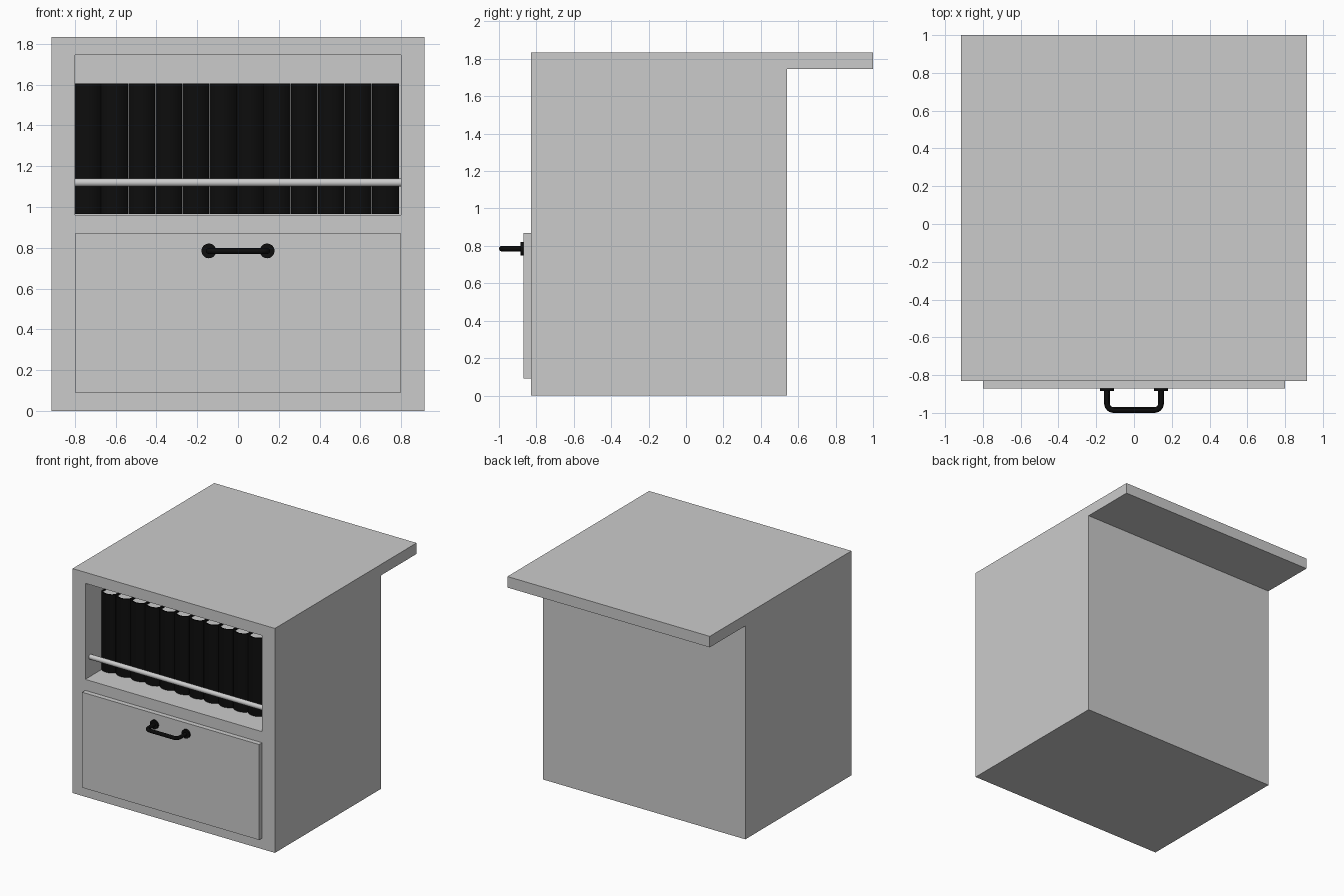
import bpy, bmesh, math
from mathutils import Matrix, Vector

if "Cube" in bpy.data.objects:
    bpy.data.objects.remove(bpy.data.objects["Cube"])

black = bpy.data.materials.new("black")
black.diffuse_color = (0.004, 0.004, 0.004, 1)
black.use_nodes = True
black.node_tree.nodes["Principled BSDF"].inputs["Base Color"].default_value = black.diffuse_color


def add(name, bm, mat=None):
    bmesh.ops.recalc_face_normals(bm, faces=bm.faces)
    me = bpy.data.meshes.new(name)
    bm.to_mesh(me)
    bm.free()
    if mat:
        me.materials.append(mat)
    ob = bpy.data.objects.new(name, me)
    bpy.context.collection.objects.link(ob)
    return ob


def smooth(ob):
    bpy.ops.object.select_all(action='DESELECT')
    ob.select_set(True)
    bpy.context.view_layer.objects.active = ob
    bpy.ops.object.shade_smooth_by_angle(angle=math.radians(30))


def prism(name, points, direction, mat=None):
    bm = bmesh.new()
    face = bm.faces.new([bm.verts.new(p) for p in points])
    ext = bmesh.ops.extrude_face_region(bm, geom=[face])
    verts = [v for v in ext['geom'] if isinstance(v, bmesh.types.BMVert)]
    bmesh.ops.translate(bm, verts=verts, vec=direction)
    # keep both caps
    if not any(f.is_valid and all(v not in verts for v in f.verts) for f in bm.faces):
        bm.faces.new([v for v in bm.verts if v not in verts])
    return add(name, bm, mat)


def box(name, lo, hi, mat=None):
    pts = [(lo[0], lo[1], lo[2]), (hi[0], lo[1], lo[2]),
           (hi[0], hi[1], lo[2]), (lo[0], hi[1], lo[2])]
    return prism(name, pts, (0, 0, hi[2] - lo[2]), mat)


def cylinder(name, center, radius, length, axis, segs=32, mat=None):
    bm = bmesh.new()
    rot = Vector((0, 0, 1)).rotation_difference(Vector(axis)).to_matrix().to_4x4()
    bmesh.ops.create_cone(bm, cap_ends=True, segments=segs, radius1=radius, radius2=radius,
                          depth=length, matrix=Matrix.Translation(center) @ rot)
    ob = add(name, bm, mat)
    smooth(ob)
    return ob


# Cabinet body with the top overhanging at the back
side = [(-0.83, 0), (0.54, 0), (0.54, 1.745), (1.0, 1.745), (1.0, 1.835), (-0.83, 1.835)]
body = prism("cabinet_body", [(-0.915, y, z) for y, z in side], (1.83, 0, 0))

# Open shelf niche
cutter = box("niche_cutter", (-0.80, -1.0, 0.96), (0.80, 0.45, 1.745))
cutter.hide_render = True
mod = body.modifiers.new("niche", 'BOOLEAN')
mod.object = cutter
mod.solver = 'EXACT'
bpy.context.view_layer.objects.active = body
bpy.ops.object.modifier_apply(modifier=mod.name)
bpy.data.objects.remove(cutter)

# Drawer front
box("drawer_front", (-0.80, -0.87, 0.09), (0.80, -0.83, 0.87))

# Retaining rail in front of the books
cylinder("book_rail", (0, -0.765, 1.12), 0.02, 1.61, (1, 0, 0))

# Books: rounded-spine cover around a page block
W, D, T, H, SAG = 0.0655, 0.46, 0.01, 0.64, 0.03


def spine(half, y0, n=8):
    r = (half * half + SAG * SAG) / (2 * SAG)
    a = math.asin(half / r)
    return [(r * math.sin(t), y0 + r - SAG - r * math.cos(t))
            for t in (-a + 2 * a * i / n for i in range(n + 1))]


outline = [(-W, D)] + spine(W, 0) + [(W, D), (W - T, D)] + spine(W - T, T)[::-1] + [(-W + T, D)]
cover = prism("book_cover_1", [(x, y, 0) for x, y in outline], (0, 0, H), black)
smooth(cover)
inner = spine(W - T, T) + [(W - T, D - 0.01), (-W + T, D - 0.01)]
pages = prism("book_pages_1", [(x, y, 0.01) for x, y in inner], (0, 0, H - 0.02))
for i in range(12):
    for src, label in ((cover, "book_cover"), (pages, "book_pages")):
        ob = src
        if i:
            ob = src.copy()
            ob.name = f"{label}_{i + 1}"
            bpy.context.collection.objects.link(ob)
        ob.location = (-0.738 + 0.1328 * i, -0.62, 0.965)

# Drawer handle: bent bar with two round mounting plates
HX, HZ, R = 0.143, 0.785, 0.035
half = [(HX, -0.87)] + [(HX - R + R * math.cos(t), -0.985 + R - R * math.sin(t))
                        for t in (math.pi / 2 * i / 6 for i in range(7))]
path = half + [(-x, y) for x, y in reversed(half)]
cu = bpy.data.curves.new("drawer_handle", 'CURVE')
cu.dimensions = '3D'
cu.bevel_depth = 0.015
cu.bevel_resolution = 4
sp = cu.splines.new('POLY')
sp.points.add(len(path) - 1)
for p, (x, y) in zip(sp.points, path):
    p.co = (x, y, HZ, 1)
cu.materials.append(black)
handle = bpy.data.objects.new("drawer_handle", cu)
bpy.context.collection.objects.link(handle)
bpy.ops.object.select_all(action='DESELECT')
handle.select_set(True)
bpy.context.view_layer.objects.active = handle
bpy.ops.object.convert(target='MESH')
smooth(handle)
for s, n in ((-1, "left"), (1, "right")):
    cylinder(f"handle_plate_{n}", (s * HX, -0.877, HZ), 0.036, 0.014, (0, 1, 0), mat=black)
